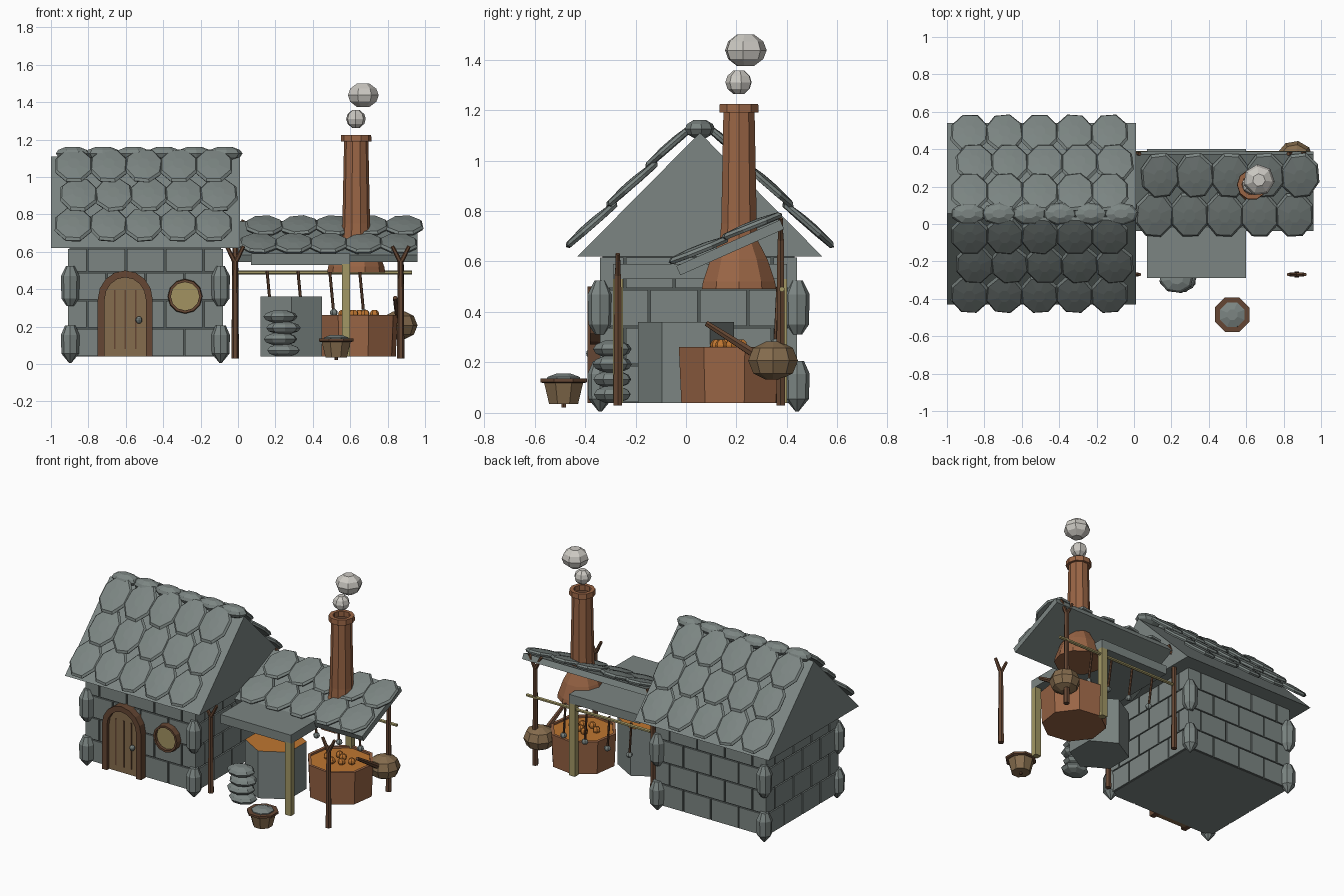
import bpy, bmesh, math, random
from mathutils import Vector, Matrix

if "Cube" in bpy.data.objects:
    bpy.data.objects.remove(bpy.data.objects["Cube"])

random.seed(4)


def mat(name, r, g, b):
    m = bpy.data.materials.new(name)
    m.diffuse_color = (r, g, b, 1)
    m.use_nodes = True
    m.node_tree.nodes["Principled BSDF"].inputs["Base Color"].default_value = m.diffuse_color
    return m


STONE = mat("stone grey", 0.20, 0.235, 0.225)
JOINT = mat("joint grey", 0.085, 0.10, 0.095)
DARK = mat("dark wood", 0.13, 0.062, 0.033)
TAN = mat("tan wood", 0.235, 0.15, 0.075)
POST = mat("pale wood", 0.36, 0.31, 0.13)
CLAY = mat("clay", 0.32, 0.13, 0.06)
EMBER = mat("ember orange", 0.52, 0.18, 0.03)
GLASS = mat("window yellow", 0.36, 0.29, 0.12)
SMOKE = mat("smoke white", 0.60, 0.58, 0.54)


def finish(name, bm, *mats, loc=(0, 0, 0), rot=(0, 0, 0)):
    bmesh.ops.recalc_face_normals(bm, faces=bm.faces)
    me = bpy.data.meshes.new(name)
    bm.to_mesh(me)
    bm.free()
    for m in mats:
        me.materials.append(m)
    ob = bpy.data.objects.new(name, me)
    ob.location, ob.rotation_euler = loc, rot
    bpy.context.collection.objects.link(ob)
    return ob


def add_box(bm, x0, x1, y0, y1, z0, z1):
    m = Matrix.Translation(((x0 + x1) / 2, (y0 + y1) / 2, (z0 + z1) / 2))
    bmesh.ops.create_cube(bm, size=1, matrix=m @ Matrix.Diagonal((x1 - x0, y1 - y0, z1 - z0, 1)))


def box(name, m, *lim, **kw):
    bm = bmesh.new()
    add_box(bm, *lim)
    return finish(name, bm, m, **kw)


def add_prism(bm, pts, axis, a, b):
    """Extrude a 2D outline along x (pts are y,z) or y (pts are x,z)."""
    at = (lambda p, t: (t, p[0], p[1])) if axis == "x" else (lambda p, t: (p[0], t, p[1]))
    lo = [bm.verts.new(at(p, a)) for p in pts]
    hi = [bm.verts.new(at(p, b)) for p in pts]
    bm.faces.new(lo)
    bm.faces.new(hi[::-1])
    for i in range(len(pts)):
        j = (i + 1) % len(pts)
        bm.faces.new((lo[i], lo[j], hi[j], hi[i]))


def lathe(name, m, prof, n, loc=(0, 0, 0), sx=1, sy=1, turn=0.0, rot=(0, 0, 0), top=None):
    """Low-poly turned shape from (radius, height) pairs, capped at both ends."""
    bm = bmesh.new()
    rings = []
    for r, z in prof:
        rings.append([bm.verts.new((sx * r * math.cos(turn + math.tau * i / n),
                                    sy * r * math.sin(turn + math.tau * i / n), z)) for i in range(n)])
    for lo, hi in zip(rings, rings[1:]):
        for i in range(n):
            bm.faces.new((lo[i], lo[(i + 1) % n], hi[(i + 1) % n], hi[i]))
    bm.faces.new(rings[0][::-1])
    cap = bm.faces.new(rings[-1])
    if top:
        cap.material_index = 1
    return finish(name, bm, *([m, top] if top else [m]), loc=loc, rot=rot)


def stick(name, m, a, b, r, r2=None, n=6):
    d = Vector(b) - Vector(a)
    q = Vector((0, 0, 1)).rotation_difference(d)
    return lathe(name, m, [(r, 0), (r2 or r, d.length)], n, loc=a, rot=q.to_euler())


def lump(name, m, loc, rx, ry, rz, n=8):
    return lathe(name, m, [(0.4, -rz), (0.85, -rz * 0.55), (1, 0), (0.85, rz * 0.55), (0.4, rz)], n,
                 loc=loc, sx=rx, sy=ry, turn=random.random())


# House core and bricks
X0, X1, Y0, Y1 = -0.91, -0.08, -0.34, 0.44
core = box("house_core", JOINT, X0 + .01, X1 - .01, Y0 + .01, Y1 - .01, 0.04, 0.62)
core.data.materials.append(STONE)
for f in core.data.polygons:
    f.material_index = int(abs(f.normal.z) > 0.5)
bm = bmesh.new()
for row, (z0, z1) in enumerate([(.04, .19), (.19, .34), (.34, .49), (.49, .62)]):
    for horiz, a, b in ((True, X0, X1), (False, Y0, Y1)):
        cuts = [a] + [a + (b - a) * (i + (0.5 if row % 2 else 0)) / 4 for i in range(0 if row % 2 else 1, 4)] + [b]
        for c, d in zip(cuts, cuts[1:]):
            c, d = c + (c > a) * .005, d - (d < b) * .005
            for side in (0, 1):
                if horiz:
                    y = (Y0, Y1 - .02)[side]
                    add_box(bm, c, d, y, y + .02, z0 + .004, z1 - .004)
                else:
                    x = (X0, X1 - .02)[side]
                    add_box(bm, x, x + .02, c, d, z0 + .004, z1 - .004)
finish("wall_bricks", bm, STONE)

# Rounded corner stones
for x in (X0 + .013, X1 - .013):
    for y in (Y0, Y1):
        lathe("corner_stone_low", STONE, [(.006, 0), (.047, .05), (.05, .15), (.028, .2)], 8, (x, y, .005))
        lathe("corner_stone_high", STONE, [(.02, 0), (.047, .04), (.05, .16), (.022, .215)], 8, (x, y, .31))

# Gable roof body
bm = bmesh.new()
add_prism(bm, [(-.43, .62), (.54, .62), (.055, 1.11)], "x", -1.0, .01)
finish("gable_roof", bm, STONE)


def shingle(x, y, z, pitch, w, l):
    lathe("shingle", STONE, [(.94, -.012), (1, .0), (.9, .012), (.3, .019)], 8, (x, y, z), w, l,
          math.pi / 8 + random.uniform(-.12, .12), (pitch, random.uniform(-.05, .05), 0))


# Overlapping shingles on both slopes
for row, d in enumerate((.43, .27, .115)):
    for i in range(5):
        x = -.87 + .187 * i + (-.01, .018, -.008)[row]
        for s in (-1, 1):
            shingle(x, .055 + s * d, 1.175 - d, -s * math.radians(41), .107, .14)
for i in range(6):
    lump("ridge_stone", STONE, (-.885 + .163 * i, .055, 1.125), .095, .06, .036)

# Arched door: frame, leaf, plank gaps and knob
CX, SPRING = -.603, .345


def arch(w, h):
    return [(CX + w, .04)] + [(CX + w * math.cos(math.pi * i / 8), SPRING + h * math.sin(math.pi * i / 8))
                              for i in range(9)] + [(CX - w, .04)]


outer, inner = arch(.147, .155), arch(.11, .118)
bm = bmesh.new()
for i in range(len(outer) - 1):
    add_prism(bm, [outer[i], outer[i + 1], inner[i + 1], inner[i]], "y", -.39, -.33)
finish("door_frame", bm, DARK)
bm = bmesh.new()
add_prism(bm, inner, "y", -.365, -.33)
finish("door_leaf", bm, TAN)
for dx in (-.057, 0, .057):
    box("plank_gap", DARK, CX + dx - .004, CX + dx + .004, -.37, -.364, .08, .395)
lump("door_knob", STONE, (-.53, -.378, .235), .018, .018, .018)

# Round window
lathe("window_frame", DARK, [(.094, 0), (.09, .05), (.076, .05), (.076, .03)], 12, (-.283, -.33, .362),
      rot=(math.pi / 2, 0, 0), top=GLASS)

# Lean-to roof: flat slab, tilted slab, shingles
box("flat_slab", STONE, .07, .60, -.29, .40, .53, .59)
P = math.radians(24)
box("tilted_slab", STONE, -.48, .48, -.225, .225, -.02, .02, loc=(.48, .175, .655), rot=(P, 0, 0))
for row, (y, z) in enumerate(((.05, .645), (.26, .74))):
    for i in range(5):
        shingle(.11 + row * .03 + .187 * i, y, z, P - .04, .108, .135)

# Pale posts, tool rail and hanging tools
for y in (-.27, .38):
    box("pale_post", POST, .555, .60, y - .02, y + .02, .04, .535)
stick("tool_rail", POST, (.0, .38, .49), (.93, .38, .49), .011)
for x in (.155, .32, .49, .65):
    stick("tool_handle", DARK, (x, .365, .5), (x + .02, .355, .29), .008)
    lump("tool_head", STONE, (x + .022, .355, .275), .022, .022, .018, 6)

# Forked poles
for y, top in ((-.27, .63), (.375, .77)):
    for x in (-.015, .87):
        stick("forked_pole", DARK, (x, y, .03), (x, y, top - .08), .02, .015)
        for s in (-1, 1):
            stick("pole_fork", DARK, (x, y, top - .09), (x + s * .045, y, top), .013, .01)

# Hexagonal stone trough and round forge, both with glowing tops
lathe("stone_trough", STONE, [(.19, .04), (.19, .36)], 6, (.285, 0, 0), turn=math.pi / 2, top=EMBER)
lathe("forge_tub", CLAY, [(.205, .04), (.215, .262), (.195, .262), (.195, .25)], 8, (.645, .18, 0),
      turn=.25, top=EMBER)
for x, y in ((.56, .16), (.62, .12), (.65, .2), (.68, .14), (.73, .18), (.61, .22)):
    lump("ember", EMBER, (x, y, .268), .025, .025, .022, 6)

# Bellows with handle
lathe("bellows", TAN, [(.03, -.075), (.08, -.05), (.1, 0), (.08, .05), (.03, .075)], 9, (.86, .345, .207))
stick("bellows_handle", DARK, (.86, .27, .235), (.84, .08, .355), .018, .012)

# Chimney and smoke
lathe("chimney", CLAY, [(.155, .49), (.15, .52), (.118, .61), (.08, .68), (.074, .75), (.065, 1.19),
                        (.082, 1.19), (.08, 1.225), (.055, 1.225), (.055, 1.19)], 10, (.632, .21, 0), top=DARK)
lump("smoke_small", SMOKE, (.63, .21, 1.31), .054, .054, .047, 7)
lump("smoke_large", SMOKE, (.668, .235, 1.437), .085, .085, .063, 7)

# Stack of stones
for i in range(4):
    lump("stacked_stone", STONE, (.235 + .008 * (-1) ** i, -.292, .073 + .06 * i), .093, .078, .033)

# Bucket with rim and contents
lathe("bucket", TAN, [(.062, .035), (.085, .125)], 8, (.525, -.485, 0), turn=.39)
lathe("bucket_rim", DARK, [(.09, .118), (.1, .122), (.1, .136), (.07, .136)], 8, (.525, -.485, 0), turn=.39)
lathe("bucket_fill", STONE, [(.072, .12), (.07, .142), (.03, .156)], 8, (.525, -.485, 0), turn=.39)
lathe("bucket_foot", DARK, [(.01, .022), (.01, .04)], 6, (.525, -.485, 0))
